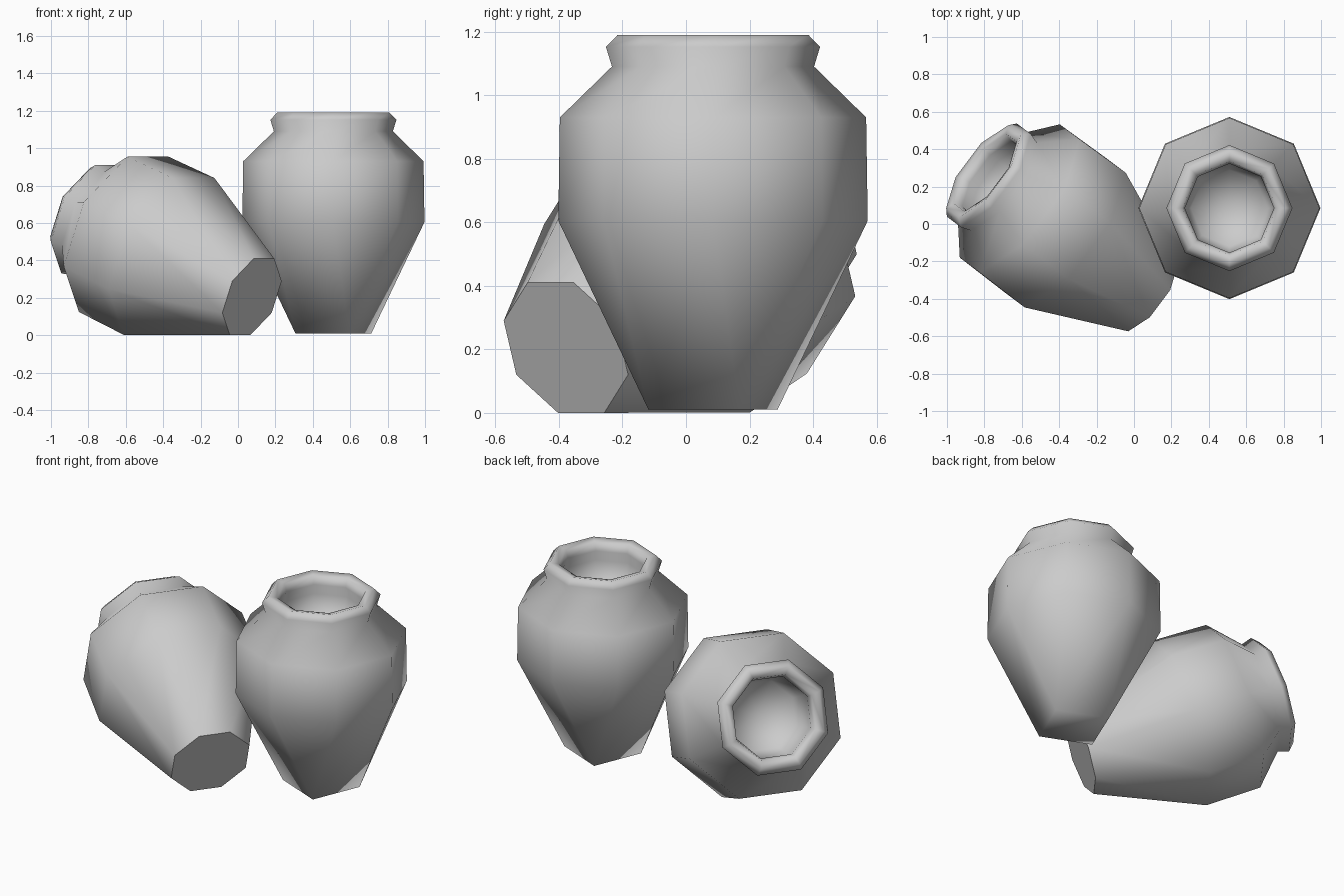
import bpy, bmesh, math
from mathutils import Matrix, Vector

if "Cube" in bpy.data.objects:
    bpy.data.objects.remove(bpy.data.objects["Cube"])

SIDES = 8
# Jar profile: (radius, height) from foot, over the lip, down into the mouth
PROFILE = [(0.238, 0.0), (0.487, 0.595), (0.482, 0.92), (0.318, 1.08),
           (0.337, 1.142), (0.300, 1.18), (0.252, 1.168), (0.238, 1.12),
           (0.245, 1.06), (0.205, 0.93)]


def make_jar(name, matrix, phase, four_sided_foot=False):
    bm = bmesh.new()
    rings = []
    for r, z in PROFILE:
        rings.append([bm.verts.new((r * math.cos(phase + math.tau * i / SIDES),
                                    r * math.sin(phase + math.tau * i / SIDES), z))
                      for i in range(SIDES)])
    for a, b in zip(rings, rings[1:]):
        for i in range(SIDES):
            j = (i + 1) % SIDES
            bm.faces.new((a[i], a[j], b[j], b[i]))
    # Foot underside and floor of the hollow
    bm.faces.new(rings[0][::-1])
    floor = bm.verts.new((0, 0, 0.88))
    for i in range(SIDES):
        bm.faces.new((rings[-1][i], rings[-1][(i + 1) % SIDES], floor))
    # Foot with corners joined in pairs
    if four_sided_foot:
        for i in range(0, SIDES, 2):
            mid = (rings[0][i].co + rings[0][i + 1].co) / 2
            bmesh.ops.pointmerge(bm, verts=rings[0][i:i + 2], merge_co=mid)
    bmesh.ops.recalc_face_normals(bm, faces=bm.faces)
    mesh = bpy.data.meshes.new(name)
    bm.to_mesh(mesh)
    bm.free()
    obj = bpy.data.objects.new(name, mesh)
    bpy.context.collection.objects.link(obj)
    obj.matrix_world = matrix
    bpy.ops.object.select_all(action='DESELECT')
    obj.select_set(True)
    bpy.context.view_layer.objects.active = obj
    bpy.ops.object.shade_smooth_by_angle(angle=math.radians(65))
    return obj


# Standing jar
make_jar("standing_jar", Matrix.Translation((0.51, 0.085, 0.01)), 0.0, True)

# Fallen jar, resting on one of its lower side faces
tilt = math.radians(21.3)
h = Vector((-0.8, 0.6, 0))
up = Vector((0, 0, 1))
axis = h * math.cos(tilt) + up * math.sin(tilt)
v = up * math.cos(tilt) - h * math.sin(tilt)
w = v.cross(axis)
rot = Matrix((w, v, axis)).transposed().to_4x4()
make_jar("fallen_jar", Matrix.Translation((0.075, -0.378, 0.205)) @ rot, math.pi / 8)
